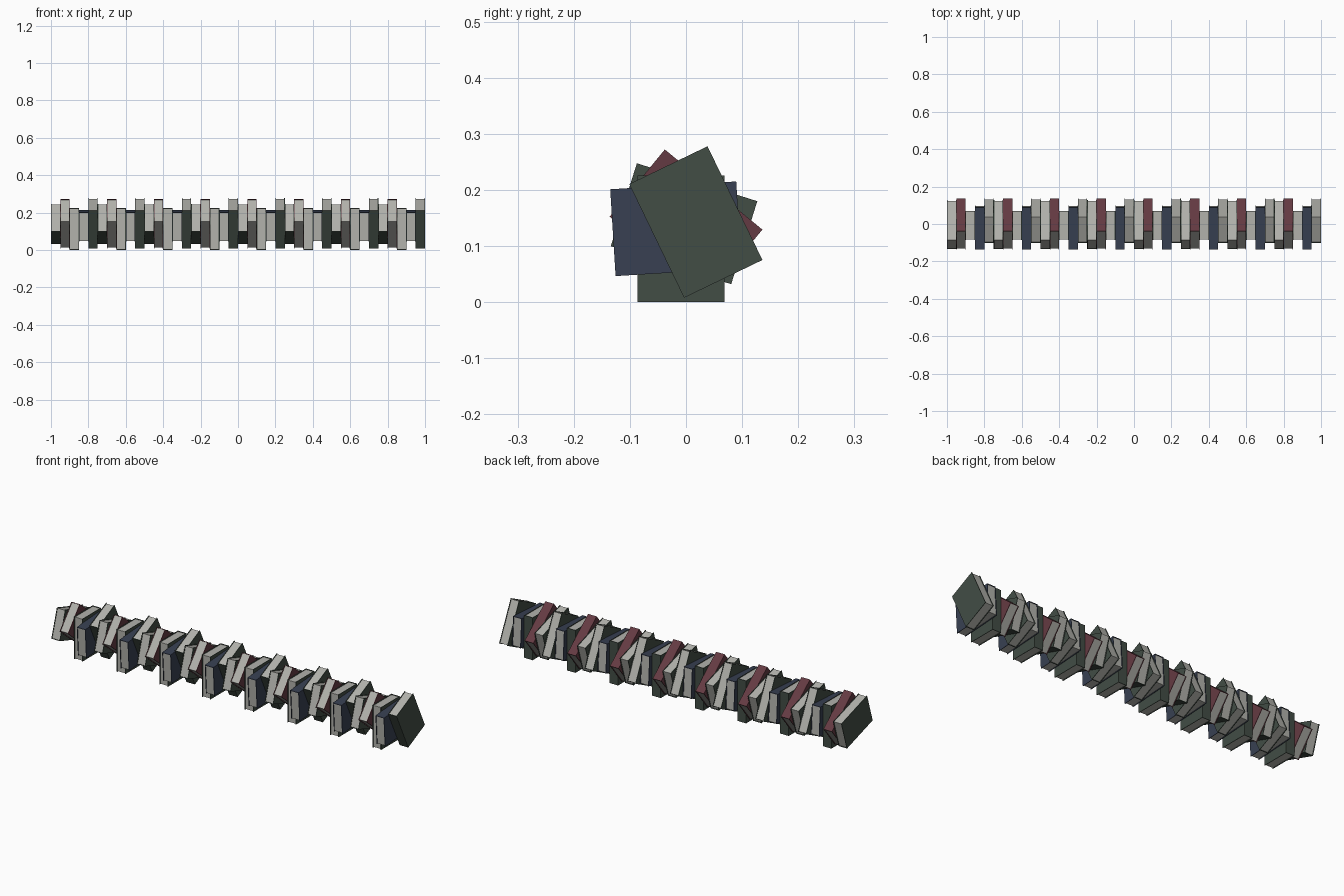
import bpy, math
from mathutils import Matrix

if "Cube" in bpy.data.objects:
    bpy.data.objects.remove(bpy.data.objects["Cube"])


def material(name, srgb):
    m = bpy.data.materials.new(name)
    lin = [((c / 255 + 0.055) / 1.055) ** 2.4 for c in srgb]
    m.diffuse_color = (*lin, 1)
    m.use_nodes = True
    m.node_tree.nodes["Principled BSDF"].inputs["Base Color"].default_value = m.diffuse_color
    return m


GREEN = material("dark green cover", (66, 77, 69))
RED = material("dark red cover", (100, 58, 66))
NAVY = material("navy cover", (56, 64, 82))
PAPER = material("grey paper", (178, 178, 172))

T, W, H = 0.05, 0.155, 0.225   # book thickness, width (spine to fore edge), height
C, INSET = 0.003, 0.003        # cover board thickness, page inset


def box(verts, faces, mats, lo, hi, mat):
    b = len(verts)
    verts += [(x, y, z) for x in (lo[0], hi[0]) for y in (lo[1], hi[1]) for z in (lo[2], hi[2])]
    for f in ((0, 1, 3, 2), (4, 6, 7, 5), (0, 4, 5, 1), (2, 3, 7, 6), (0, 2, 6, 4), (1, 5, 7, 3)):
        faces.append([b + i for i in f])
        mats.append(mat)


def book_mesh(name, cover):
    # spine on local -y, height along z, boards facing +-x
    v, f, m = [], [], []
    x, y, z = T / 2, W / 2, H / 2
    box(v, f, m, (-x, -y, -z), (-x + C, y, z), 0)
    box(v, f, m, (x - C, -y, -z), (x, y, z), 0)
    box(v, f, m, (-x + C, -y, -z), (x - C, -y + C, z), 0)
    box(v, f, m, (-x + C, -y + C, -z + INSET), (x - C, y - INSET, z - INSET), 1)
    me = bpy.data.meshes.new(name)
    me.from_pydata(v, [], f)
    me.materials.append(cover)
    me.materials.append(PAPER)
    me.polygons.foreach_set("material_index", m)
    return me


# name, cover, centre y, centre z, direction the spine faces (y, z)
BOOKS = [
    ("green_book_a", GREEN, -0.0035, 0.140, (-0.068, -0.216)),
    ("red_book", RED, 0.0, 0.141, (0.142, 0.173)),
    ("green_book_b", GREEN, -0.009, 0.113, (1, 0)),
    ("navy_book", NAVY, -0.018, 0.131, (-0.014, 0.225)),
    ("green_book_c", GREEN, 0.0175, 0.143, (-0.203, -0.098)),
]

# the same run of five books repeats along the row
for i, (name, cover, cy, cz, (dy, dz)) in enumerate(BOOKS):
    me = book_mesh(name, cover)
    angle = math.atan2(dz, dy) - math.pi
    for k in range(8):
        ob = bpy.data.objects.new(f"{name}_{k + 1}", me)
        bpy.context.collection.objects.link(ob)
        ob.matrix_world = (Matrix.Translation((-0.975 + 0.25 * k + 0.05 * i, cy, cz))
                           @ Matrix.Rotation(angle, 4, 'X'))
